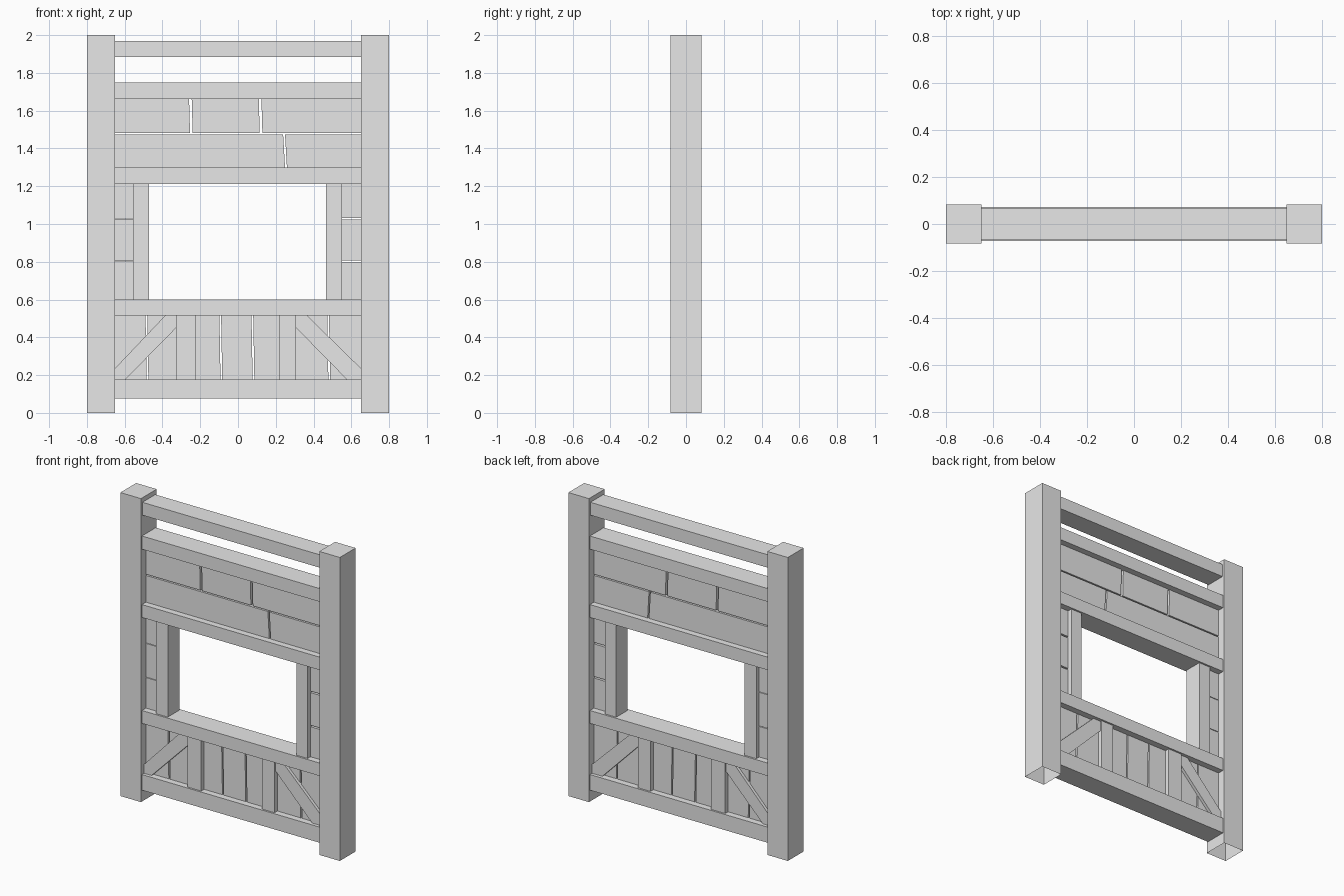
import bpy
import bmesh

cube = bpy.data.objects.get("Cube")
if cube:
    bpy.data.objects.remove(cube, do_unlink=True)

grey = bpy.data.materials.new("plain grey")
grey.use_nodes = True
grey.diffuse_color = (0.8, 0.8, 0.8, 1)
grey.node_tree.nodes["Principled BSDF"].inputs["Base Color"].default_value = (0.8, 0.8, 0.8, 1)

# Half thickness of each kind of timber
BEAM, RAIL, JAMB, BATTEN, BRACE, PLANK = 0.072, 0.067, 0.06, 0.06, 0.05, 0.03


def prism(name, outline, half, open_bottom=False):
    """Extrude a front outline of (x, z) points evenly to both sides of y = 0."""
    bm = bmesh.new()
    front = bm.faces.new([bm.verts.new((x, -half, z)) for x, z in outline])
    geom = bmesh.ops.extrude_face_region(bm, geom=[front], use_keep_orig=True)["geom"]
    moved = [v for v in geom if isinstance(v, bmesh.types.BMVert)]
    bmesh.ops.translate(bm, verts=moved, vec=(0, 2 * half, 0))
    bmesh.ops.recalc_face_normals(bm, faces=bm.faces)
    if open_bottom:
        low = [f for f in bm.faces if f.normal.z < -0.9]
        bmesh.ops.delete(bm, geom=low, context='FACES_ONLY')
    mesh = bpy.data.meshes.new(name)
    bm.to_mesh(mesh)
    bm.free()
    mesh.materials.append(grey)
    obj = bpy.data.objects.new(name, mesh)
    bpy.context.collection.objects.link(obj)
    return obj


def block(name, x0, x1, z0, z1, half, lean0=0, lean1=0, **kw):
    """Rectangular timber; lean shifts the top of its left and right edges."""
    return prism(name, [(x0, z0), (x1, z0), (x1 + lean1, z1), (x0 + lean0, z1)], half, **kw)


def plank_row(name, seams, z0, z1, gap, lean):
    """Planks between the posts, parted by narrow leaning gaps."""
    edges = [-0.65] + seams + [0.65]
    last = len(edges) - 2
    for i in range(last + 1):
        first_edge, last_edge = i == 0, i == last
        block(f"{name}_{i + 1}",
              edges[i] + (0 if first_edge else gap / 2),
              edges[i + 1] - (0 if last_edge else gap / 2),
              z0, z1, PLANK,
              0 if first_edge else lean, 0 if last_edge else lean)


# Corner posts, open underneath
block("right_post", -0.80, -0.65, 0, 2, 0.082, open_bottom=True)
block("left_post", 0.65, 0.80, 0, 2, 0.082, open_bottom=True)

# Horizontal timbers
block("top_rail", -0.65, 0.65, 1.885, 1.97, RAIL)
block("upper_beam", -0.65, 0.65, 1.663, 1.75, BEAM)
block("window_head", -0.65, 0.65, 1.213, 1.298, BEAM)
block("window_sill", -0.65, 0.65, 0.515, 0.60, BEAM)
block("bottom_beam", -0.65, 0.65, 0.075, 0.178, BEAM)

# Planking above the window
plank_row("upper_plank", [-0.247, 0.122], 1.482, 1.663, 0.014, -0.005)
plank_row("lower_plank", [0.254], 1.298, 1.474, 0.010, -0.010)

# Window jambs with short planks beside them
for side, inner, outer, gap in (("right", -0.47, -0.555, 0.004), ("left", 0.467, 0.55, 0.010)):
    wall = 0.65 if inner > 0 else -0.65
    block(f"{side}_window_jamb", min(inner, outer), max(inner, outer), 0.60, 1.213, JAMB)
    levels = [0.60, 0.803, 1.028, 1.213]
    for i in range(3):
        block(f"{side}_window_plank_{i + 1}", min(outer, wall), max(outer, wall),
              levels[i] + (gap / 2 if i else 0),
              levels[i + 1] - (gap / 2 if i < 2 else 0), PLANK)

# Upright planks below the window
plank_row("base_plank", [-0.479, -0.278, -0.088, 0.082, 0.265, 0.483],
          0.178, 0.515, 0.009, -0.006)

# Battens and diagonal braces over the upright planks
for side, s, x0, x1 in (("right", -1, 0.226, 0.328), ("left", 1, 0.217, 0.308)):
    block(f"{side}_batten", min(s * x0, s * x1), max(s * x0, s * x1), 0.178, 0.515, BATTEN)
    brace = [(x1, 0.515), (x1, 0.45), (x1 + 0.267, 0.178), (0.65, 0.178),
             (0.65, 0.237), (x1 + 0.058, 0.515)]
    prism(f"{side}_brace", [(s * x, z) for x, z in brace], BRACE)
